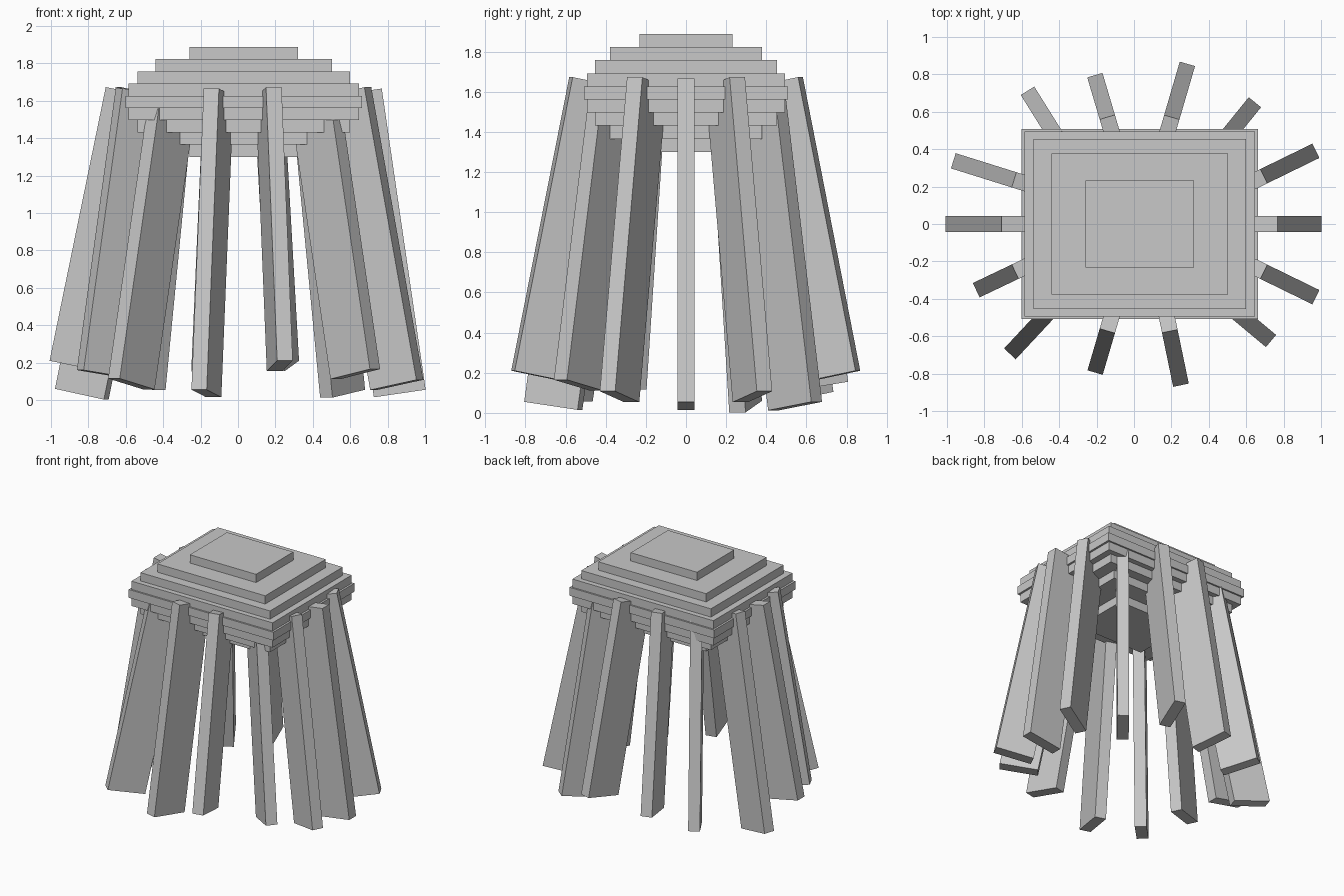
import bpy, math
from mathutils import Matrix, Vector

if "Cube" in bpy.data.objects:
    bpy.data.objects.remove(bpy.data.objects["Cube"])

grey = bpy.data.materials.new("plain grey")
grey.diffuse_color = (0.58, 0.58, 0.58, 1)
grey.use_nodes = True
grey.node_tree.nodes["Principled BSDF"].inputs["Base Color"].default_value = grey.diffuse_color


def box(name, size, matrix):
    """Box with the given full size, centred on the matrix origin."""
    bpy.ops.mesh.primitive_cube_add(size=1)
    ob = bpy.context.object
    ob.name = name
    ob.data.transform(Matrix.Diagonal((*size, 1)))
    ob.matrix_world = matrix
    ob.data.materials.append(grey)
    return ob


# Stepped dome: nine slabs following an ellipsoid
CX, RX, RY = 0.031, 0.633, 0.507
Z0, Z1, N = 1.30, 1.888, 9
step = (Z1 - Z0) / N
for i in range(N):
    t = (2 * i - (N - 1)) / N
    r = math.sqrt(1 - t * t)
    box(f"dome_slab_{i + 1}", (2 * RX * r, 2 * RY * r, step),
        Matrix.Translation((CX, 0, Z0 + step * (i + 0.5))))

# Fourteen flat legs hung evenly round an oval, splayed outwards
# (heading in degrees, tilt in degrees, height of outer bottom edge)
legs = [
    (0, 8.3, 0.055), (26, 11.2, 0.108), (51, 8.7, 0.055), (73.7, 11.5, 0.21),
    (106.5, 8.8, 0.155), (122, 10.4, 0.105), (162.6, 11.9, 0.06),
    (180, 11.6, 0.21), (205.5, 8.7, 0.16), (227, 12.0, 0.115),
    (253.6, 8.2, 0.055), (281.7, 11.4, 0.21), (320.2, 10.9, 0.165),
    (334, 11.2, 0.108),
]
WIDTH, DEPTH, TOP = 0.085, 0.28, 1.645
for i, (heading, tilt, low) in enumerate(legs):
    a = 2 * math.pi * i / len(legs)
    t = math.radians(tilt)
    length = (TOP + DEPTH / 2 * math.sin(t) - low) / math.cos(t)
    pivot = Vector((0.03 + 0.60 * math.cos(a), 0.45 * math.sin(a), TOP))
    m = (Matrix.Translation(pivot)
         @ Matrix.Rotation(math.radians(heading), 4, 'Z')
         @ Matrix.Rotation(-t, 4, 'Y')
         @ Matrix.Translation((0, 0, -length / 2)))
    box(f"leg_{i + 1}", (DEPTH, WIDTH, length), m)
